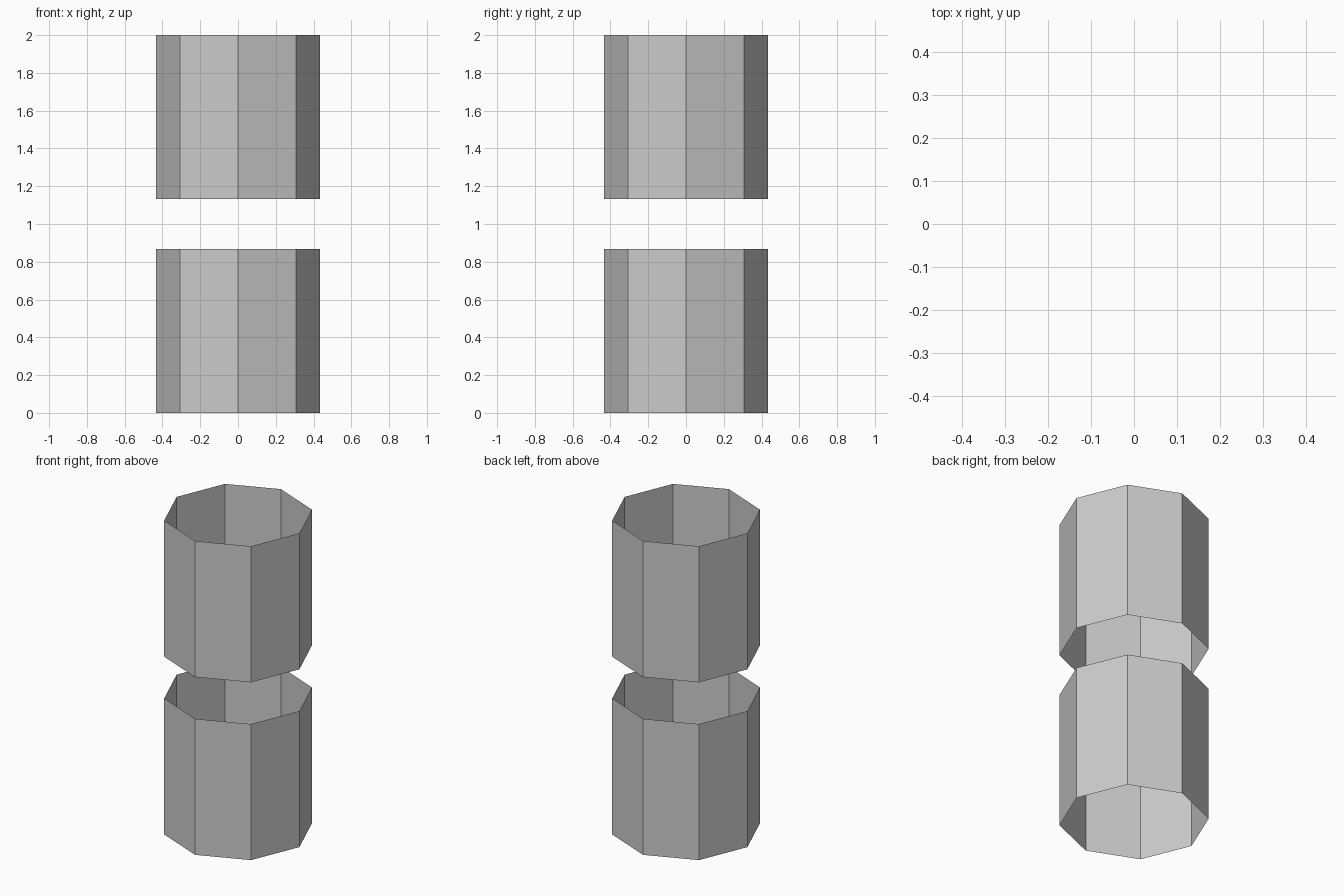
import bpy

if "Cube" in bpy.data.objects:
    bpy.data.objects.remove(bpy.data.objects["Cube"])

RADIUS = 0.433
HEIGHT = 0.867
TOTAL = 2.0


def open_tube(name, base_z):
    # eight-sided, single-wall tube without end caps
    bpy.ops.mesh.primitive_cylinder_add(
        vertices=8, radius=RADIUS, depth=HEIGHT, end_fill_type='NOTHING',
        location=(0, 0, base_z + HEIGHT / 2))
    bpy.context.object.name = name


# two identical tubes stacked with a gap
open_tube("lower_tube", 0)
open_tube("upper_tube", TOTAL - HEIGHT)
